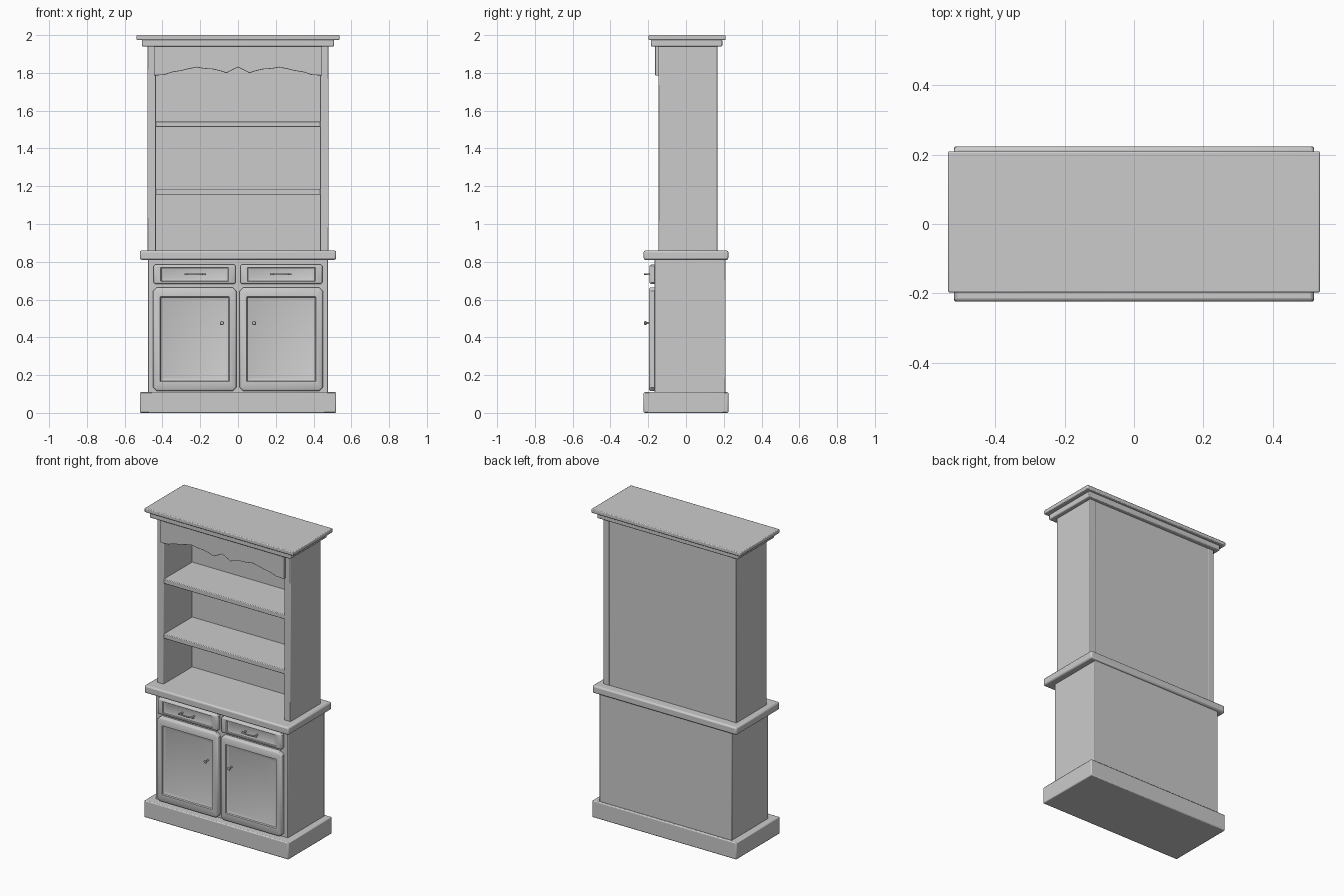
import bpy
import bmesh
from math import radians, cos, sin, tau

cube = bpy.data.objects.get("Cube")
if cube:
    bpy.data.objects.remove(cube, do_unlink=True)

# One plain grey finish
grey = bpy.data.materials.new("plain_grey")
grey.use_nodes = True
GREY = (0.6, 0.6, 0.6, 1)
grey.diffuse_color = GREY
grey.node_tree.nodes["Principled BSDF"].inputs["Base Color"].default_value = GREY


def finish(name, bm, bevel=0):
    """Turn a bmesh into a named, softly shaded part."""
    bmesh.ops.recalc_face_normals(bm, faces=bm.faces)
    mesh = bpy.data.meshes.new(name)
    bm.to_mesh(mesh)
    bm.free()
    mesh.materials.append(grey)
    obj = bpy.data.objects.new(name, mesh)
    bpy.context.collection.objects.link(obj)
    if bevel:
        mod = obj.modifiers.new("Rounded edges", 'BEVEL')
        mod.width = bevel
        mod.segments = 2
        mod.limit_method = 'ANGLE'
    bpy.ops.object.select_all(action='DESELECT')
    obj.select_set(True)
    bpy.context.view_layer.objects.active = obj
    bpy.ops.object.shade_smooth_by_angle(angle=radians(35))
    return obj


def box(name, x0, x1, y0, y1, z0, z1, bevel=0.004):
    bm = bmesh.new()
    bmesh.ops.create_cube(bm, size=1)
    for v in bm.verts:
        v.co.x = (x0 + x1) / 2 + v.co.x * (x1 - x0)
        v.co.y = (y0 + y1) / 2 + v.co.y * (y1 - y0)
        v.co.z = (z0 + z1) / 2 + v.co.z * (z1 - z0)
    return finish(name, bm, bevel)


def skin(bm, rings):
    """Join closed rings of points and cap both ends."""
    rings = [[bm.verts.new(p) for p in ring] for ring in rings]
    for a, b in zip(rings, rings[1:]):
        for i in range(len(a)):
            j = (i + 1) % len(a)
            bm.faces.new((a[i], a[j], b[j], b[i]))
    bm.faces.new(rings[0])
    bm.faces.new(rings[-1])


def panel(name, x0, x1, z0, z1, corner, steps):
    """Routed panel: each step is (x inset, z inset, y)."""
    bm = bmesh.new()
    rings = []
    for dx, dz, y in steps:
        c = max(corner - max(dx, dz) * 0.9, 0.001)
        l, r, b, t = x0 + dx, x1 - dx, z0 + dz, z1 - dz
        rings.append([(x, y, z) for x, z in (
            (l + c, b), (r - c, b), (r, b + c), (r, t - c),
            (r - c, t), (l + c, t), (l, t - c), (l, b + c))])
    skin(bm, rings)
    return finish(name, bm)


def knob(name, x, z):
    """Turned knob pointing forward."""
    bm = bmesh.new()
    profile = [(0.005, -0.18), (0.005, -0.208), (0.010, -0.211),
               (0.011, -0.216), (0.008, -0.221), (0.003, -0.223)]
    skin(bm, [[(x + r * cos(tau * i / 16), y, z + r * sin(tau * i / 16))
               for i in range(16)] for r, y in profile])
    return finish(name, bm)


def handle(name, x, z):
    """Bowed pull handle made from a round swept path."""
    curve = bpy.data.curves.new(name, 'CURVE')
    curve.dimensions = '3D'
    curve.bevel_depth = 0.005
    curve.bevel_resolution = 2
    curve.use_fill_caps = True
    path = [(-0.042, -0.18), (-0.042, -0.207), (-0.036, -0.214), (0, -0.218),
            (0.036, -0.214), (0.042, -0.207), (0.042, -0.18)]
    spline = curve.splines.new('POLY')
    spline.points.add(len(path) - 1)
    for point, (dx, y) in zip(spline.points, path):
        point.co = (x + dx, y, z, 1)
    curve.materials.append(grey)
    obj = bpy.data.objects.new(name, curve)
    bpy.context.collection.objects.link(obj)
    for side in (-1, 1):
        box(name + "_tip", x + side * 0.048 - 0.007, x + side * 0.048 + 0.007,
            -0.217, -0.206, z - 0.005, z + 0.005, 0.003)


# Lower cabinet
box("plinth", -0.52, 0.52, -0.224, 0.224, 0, 0.11, 0.006)
box("lower_carcass", -0.477, 0.477, -0.167, 0.21, 0.10, 0.82)
box("countertop", -0.52, 0.52, -0.224, 0.224, 0.81, 0.86, 0.010)

# Upper cabinet
BACK = 0.167
box("back_panel", -0.445, 0.445, 0.15, BACK - 0.002, 0.855, 1.945, 0)
box("upper_top_board", -0.44, 0.44, -0.143, 0.155, 1.90, 1.945)
for z in (1.155, 1.513):
    box("shelf", -0.44, 0.44, -0.141, 0.155, z, z + 0.03)

# Cornice
box("cornice_moulding", -0.508, 0.508, -0.185, 0.192, 1.94, 1.977, 0.006)
box("cornice_top", -0.537, 0.537, -0.198, 0.21, 1.974, 2.0, 0.005)

# Scalloped valance
scallop = [(0.0, 1.83), (0.025, 1.818), (0.06, 1.799), (0.09, 1.809),
           (0.13, 1.819), (0.17, 1.821), (0.22, 1.829), (0.26, 1.821),
           (0.30, 1.811), (0.35, 1.803), (0.39, 1.789), (0.445, 1.786)]
edge = [(-x, z) for x, z in scallop[:0:-1]] + scallop
outline = edge + [(0.445, 1.945), (-0.445, 1.945)]
bm = bmesh.new()
skin(bm, [[(x, y, z) for x, z in outline] for y in (-0.163, -0.14)])
finish("valance", bm, 0.002)

# Paired parts on both sides
for side, label in ((-1, "right"), (1, "left")):
    def span(a, b):
        return sorted((side * a, side * b))

    box(label + "_upper_side", *span(0.435, 0.48), -0.145, BACK, 0.855, 1.945)
    panel(label + "_door", *span(0.008, 0.45), 0.115, 0.665, 0.02,
          [(0, 0, -0.16), (0, 0, -0.186), (0.004, 0.004, -0.193),
           (0.010, 0.010, -0.196), (0.038, 0.050, -0.196),
           (0.042, 0.054, -0.189), (0.054, 0.068, -0.184)])
    knob(label + "_knob", side * 0.085, 0.475)
    panel(label + "_drawer_front", *span(0.012, 0.447), 0.682, 0.785, 0.008,
          [(0, 0, -0.16), (0, 0, -0.184), (0.004, 0.004, -0.191),
           (0.008, 0.008, -0.193), (0.038, 0.014, -0.193),
           (0.042, 0.017, -0.187), (0.054, 0.023, -0.184)])
    handle(label + "_drawer_handle", side * 0.228, 0.734)
